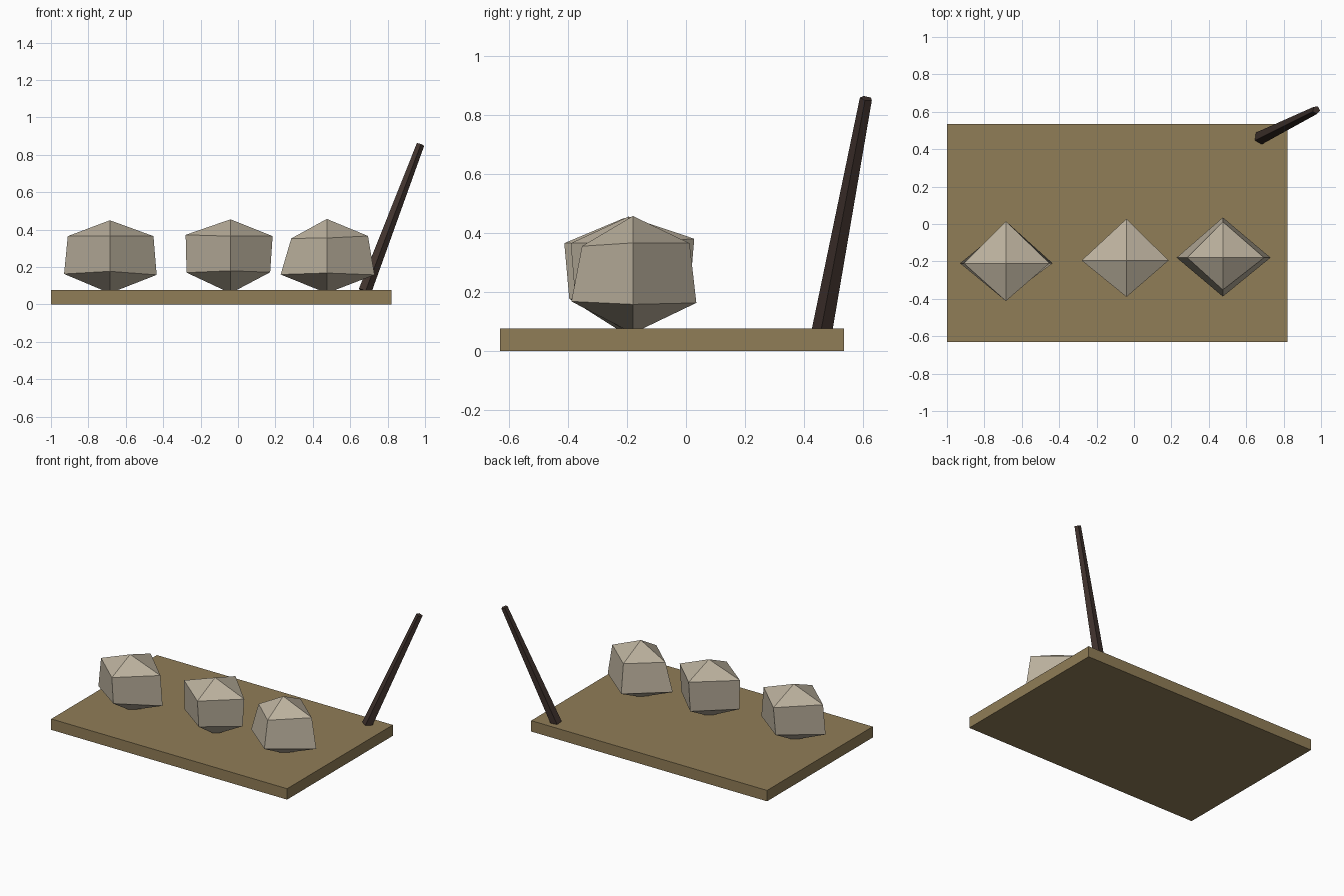
import bpy, bmesh, math
from mathutils import Vector

if "Cube" in bpy.data.objects:
    bpy.data.objects.remove(bpy.data.objects["Cube"])


def material(name, rgb):
    m = bpy.data.materials.new(name)
    m.diffuse_color = (*rgb, 1)
    m.use_nodes = True
    m.node_tree.nodes["Principled BSDF"].inputs["Base Color"].default_value = m.diffuse_color
    return m


WOOD = material("tan board", (0.28, 0.205, 0.095))
STONE = material("pale stone", (0.50, 0.44, 0.34))
DARK = material("dark wood", (0.052, 0.033, 0.027))


def finish(name, bm, mat):
    bmesh.ops.recalc_face_normals(bm, faces=bm.faces)
    me = bpy.data.meshes.new(name)
    bm.to_mesh(me)
    bm.free()
    me.materials.append(mat)
    ob = bpy.data.objects.new(name, me)
    bpy.context.collection.objects.link(ob)
    return ob


# Flat base board
bm = bmesh.new()
bmesh.ops.create_cube(bm, size=1)
for v in bm.verts:
    v.co = (v.co.x * 1.82 - 0.09, v.co.y * 1.165 - 0.0475, v.co.z * 0.076 + 0.038)
finish("base_board", bm, WOOD)


# Four-sided boulder: two rings closed by a top and a bottom point.
# Each ring is (left x, right x, front y, back y, left z, right z, front z, back z)
def boulder(name, cx, cy, top, lower, upper):
    bm = bmesh.new()

    def ring(p):
        l, r, f, b, zl, zr, zf, zb = p
        pts = ((l, cy, zl), (cx, f, zf), (r, cy, zr), (cx, b, zb))
        return [bm.verts.new(q) for q in pts]

    lo, up = ring(lower), ring(upper)
    foot = bm.verts.new((cx, cy, 0.06))
    tip = bm.verts.new((cx, cy, top))
    for i in range(4):
        j = (i + 1) % 4
        bm.faces.new((lo[i], lo[j], up[j], up[i]))
        bm.faces.new((up[i], up[j], tip))
        bm.faces.new((lo[j], lo[i], foot))
    finish(name, bm, STONE)


boulder("left_stone", -0.685, -0.21, 0.45,
        (-0.93, -0.435, -0.395, -0.01, 0.163, 0.158, 0.177, 0.17),
        (-0.91, -0.452, -0.412, 0.015, 0.365, 0.365, 0.365, 0.37))
boulder("middle_stone", -0.04, -0.195, 0.455,
        (-0.275, 0.172, -0.375, 0.01, 0.17, 0.172, 0.18, 0.17),
        (-0.28, 0.185, -0.39, 0.028, 0.372, 0.365, 0.365, 0.38))
boulder("right_stone", 0.475, -0.18, 0.457,
        (0.228, 0.73, -0.388, 0.035, 0.16, 0.158, 0.168, 0.163),
        (0.285, 0.695, -0.352, 0.012, 0.353, 0.366, 0.355, 0.365))

# Leaning tapered stick
foot, tip = Vector((0.677, 0.462, 0.07)), Vector((0.975, 0.61, 0.855))
axis = tip - foot
bm = bmesh.new()
bmesh.ops.create_cone(bm, cap_ends=True, segments=5, radius1=0.037, radius2=0.022,
                      depth=axis.length)
stick = finish("leaning_stick", bm, DARK)
stick.location = (foot + tip) / 2
stick.rotation_mode = 'QUATERNION'
stick.rotation_quaternion = axis.to_track_quat('Z', 'Y')
